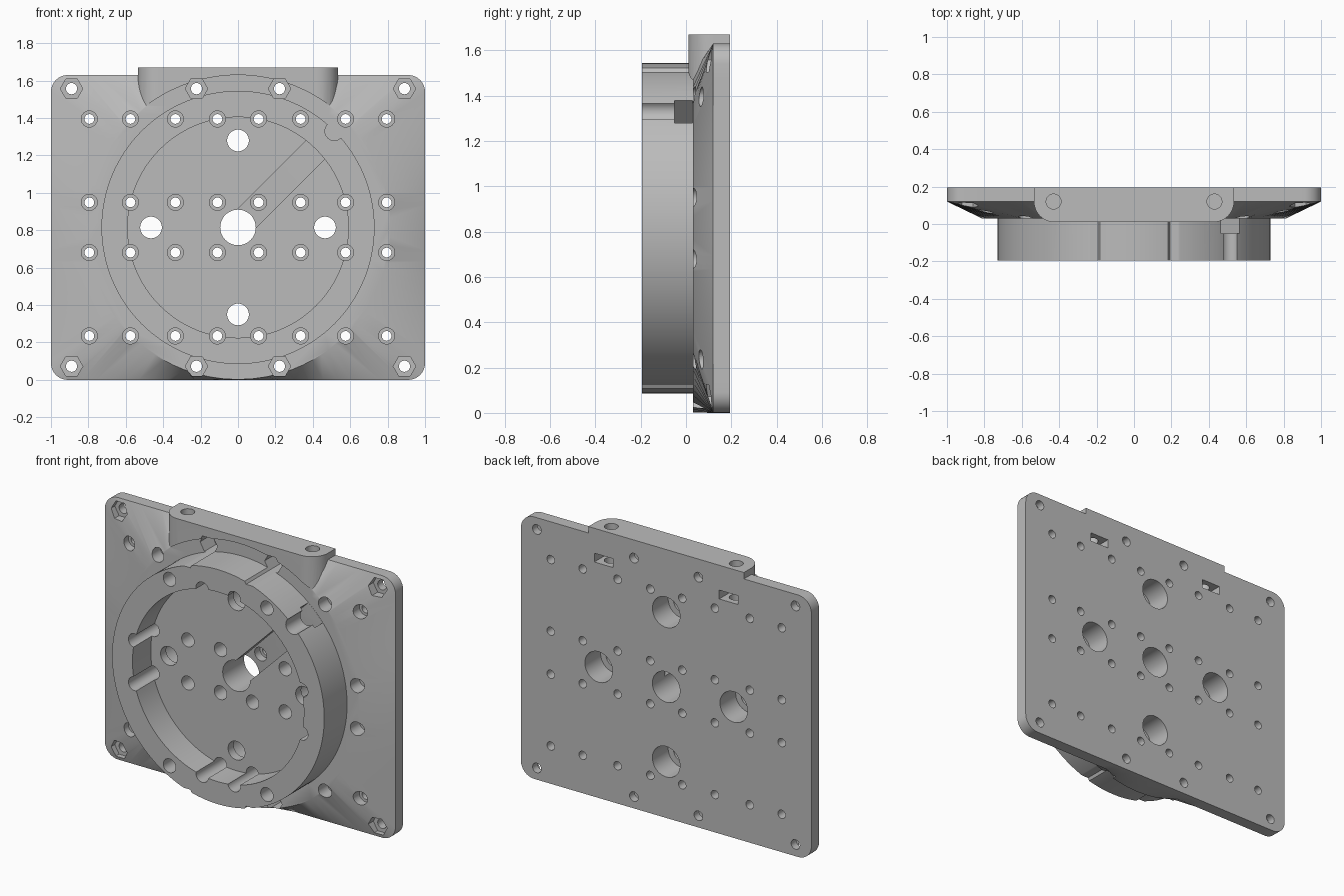
import bpy, bmesh, math
from mathutils import Vector

if "Cube" in bpy.data.objects:
    bpy.data.objects.remove(bpy.data.objects["Cube"])

MID = 0.815                       # height of the hub axis
FRONT, BASE, EDGE, BACK = -0.195, 0.03, 0.12, 0.195

grey = bpy.data.materials.new("matte grey")
grey.use_nodes = True
grey.diffuse_color = (0.5, 0.5, 0.5, 1)
grey.node_tree.nodes["Principled BSDF"].inputs["Base Color"].default_value = (0.5, 0.5, 0.5, 1)


def add_loft(bm, rings):
    """Closed solid through rings that share one point count."""
    loops = [[bm.verts.new(p) for p in ring] for ring in rings]
    n = len(loops[0])
    for a, b in zip(loops, loops[1:]):
        for i in range(n):
            j = (i + 1) % n
            bm.faces.new((a[i], a[j], b[j], b[i]))
    bm.faces.new(loops[0][::-1])
    bm.faces.new(loops[-1])


def solid(name, *lofts):
    bm = bmesh.new()
    for rings in lofts:
        add_loft(bm, rings)
    bmesh.ops.recalc_face_normals(bm, faces=bm.faces)
    mesh = bpy.data.meshes.new(name)
    bm.to_mesh(mesh)
    bm.free()
    mesh.materials.append(grey)
    obj = bpy.data.objects.new(name, mesh)
    bpy.context.collection.objects.link(obj)
    return obj


def circle(x, z, y, r, n=24, hexagon=False):
    pts = []
    for i in range(n):
        a = math.tau * i / n
        k = r
        if hexagon:
            k = r * math.cos(math.pi / 6) / math.cos(a % (math.pi / 3) - math.pi / 6)
        pts.append(Vector((x + k * math.cos(a), y, z + k * math.sin(a))))
    return pts


def drum(x, z, y0, y1, r, n=32):
    return [circle(x, z, y0, r, n), circle(x, z, y1, r, n)]


def box(x0, x1, y0, y1, z0, z1):
    return [[(x0, y0, z), (x1, y0, z), (x1, y1, z), (x0, y1, z)] for z in (z0, z1)]


def combine(target, tool, operation):
    mod = target.modifiers.new(operation.lower(), 'BOOLEAN')
    mod.operation, mod.solver, mod.object = operation, 'EXACT', tool
    bpy.context.view_layer.objects.active = target
    bpy.ops.object.modifier_apply(modifier=mod.name)
    bpy.data.objects.remove(tool)


def rounded_outline(half_w, half_h, r, arc=8, side=24):
    """Rounded rectangle with subdivided sides, as (x, z) pairs."""
    corners = []
    for k, (sx, sz) in enumerate(((1, 1), (-1, 1), (-1, -1), (1, -1))):
        c = Vector((sx * (half_w - r), sz * (half_h - r)))
        angles = [math.pi / 2 * (k + i / arc) for i in range(arc + 1)]
        corners.append([c + r * Vector((math.cos(a), math.sin(a))) for a in angles])
    pts = []
    for k in range(4):
        pts += corners[k]
        a, b = corners[k][-1], corners[(k + 1) % 4][0]
        pts += [a.lerp(b, i / side) for i in range(1, side)]
    return pts


# Plate flaring from a rounded rectangle to a circular pad
outline = rounded_outline(1, MID, 0.09)
rim = [p.normalized() * (MID - 0.002) for p in outline]
plate = solid("mounting_plate", [
    [(p.x, y, p.y + MID) for p in pts]
    for pts, y in ((outline, BACK), (outline, EDGE), (rim, BASE))])

# Round hub
combine(plate, solid("hub", drum(0, MID, FRONT, 0.1, 0.73, 128)), 'UNION')

# Top block with rounded front corners, trimmed around the pad
r = 0.11
shape = [(0.535, BACK), (-0.535, BACK)]
for sx, start in ((-1, math.pi), (1, 1.5 * math.pi)):
    for i in range(11):
        a = start + math.pi / 2 * i / 10
        shape.append((sx * (0.535 - r) + r * math.cos(a), 0.01 + r + r * math.sin(a)))
block = solid("top_block", [[(x, y, z) for x, y in shape] for z in (1.42, 1.67)])
combine(block, solid("pad_cutter", drum(0, MID, -0.3, BASE, MID, 128)), 'DIFFERENCE')
combine(plate, block, 'UNION')

# Recess inside the hub
combine(plate, solid("recess_cutter", drum(0, MID, -0.3, -0.015, 0.59, 128)), 'DIFFERENCE')

# Sloped cable channel running diagonally out through the hub wall
profile = [(0, -0.05), (0.85, -0.05), (0.85, 0.029), (0.59, 0.029), (0, 0.08)]
d = math.sqrt(0.5)
channel = [[(d * (s - w), y, MID + d * (s + w)) for s, y in profile] for w in (-0.07, 0.07)]
combine(plate, solid("channel_cutter", channel), 'DIFFERENCE')
combine(plate, solid("notch_cutter", drum(0.515, 1.33, -0.3, 0.029, 0.05)), 'DIFFERENCE')


# Stepped screw holes: wide pocket in front, narrow bore through the back
def stepped(x, z, wide, narrow, step, hexagon=False):
    return [circle(x, z, -0.3, wide, hexagon=hexagon), circle(x, z, step, wide, hexagon=hexagon),
            circle(x, z, step, narrow), circle(x, z, 0.3, narrow)]


holes = []
for sx in (-1, 1):
    for sz in (-1, 1):
        for x in (0.11, 0.335, 0.575, 0.795):
            for z in (0.134, 0.58):
                holes.append(stepped(sx * x, MID + sz * z, 0.043, 0.026, EDGE))
        for x in (0.222, 0.89):
            holes.append(stepped(sx * x, MID + sz * 0.742, 0.06, 0.03, 0.145, True))

# Centre bore and four ports that widen toward the back
holes.append(drum(0, MID, -0.3, 0.3, 0.095, 48))
for x, z in ((0.465, 0), (-0.465, 0), (0, 0.465), (0, -0.465)):
    holes.append([circle(x, MID + z, y, rad, 48) for y, rad in
                  ((-0.3, 0.058), (0.04, 0.058), (0.04, 0.095), (0.3, 0.095))])
combine(plate, solid("hole_cutter", *holes), 'DIFFERENCE')

# Vertical bolt holes in the block, with nut slots open at the back
bolts = [[[(p.x, 0.12 + p.z, z) for p in circle(sx * 0.43, 0, 0, 0.04)] for z in (1.4, 1.8)]
         for sx in (-1, 1)]
slots = [box(sx * 0.43 - 0.065, sx * 0.43 + 0.065, 0.06, 0.3, 1.46, 1.515) for sx in (-1, 1)]
combine(plate, solid("bolt_cutter", *bolts), 'DIFFERENCE')
combine(plate, solid("slot_cutter", *slots), 'DIFFERENCE')

# Smooth curved walls, crisp edges
bpy.ops.object.select_all(action='DESELECT')
plate.select_set(True)
bpy.context.view_layer.objects.active = plate
bpy.ops.object.shade_smooth_by_angle(angle=math.radians(30))
